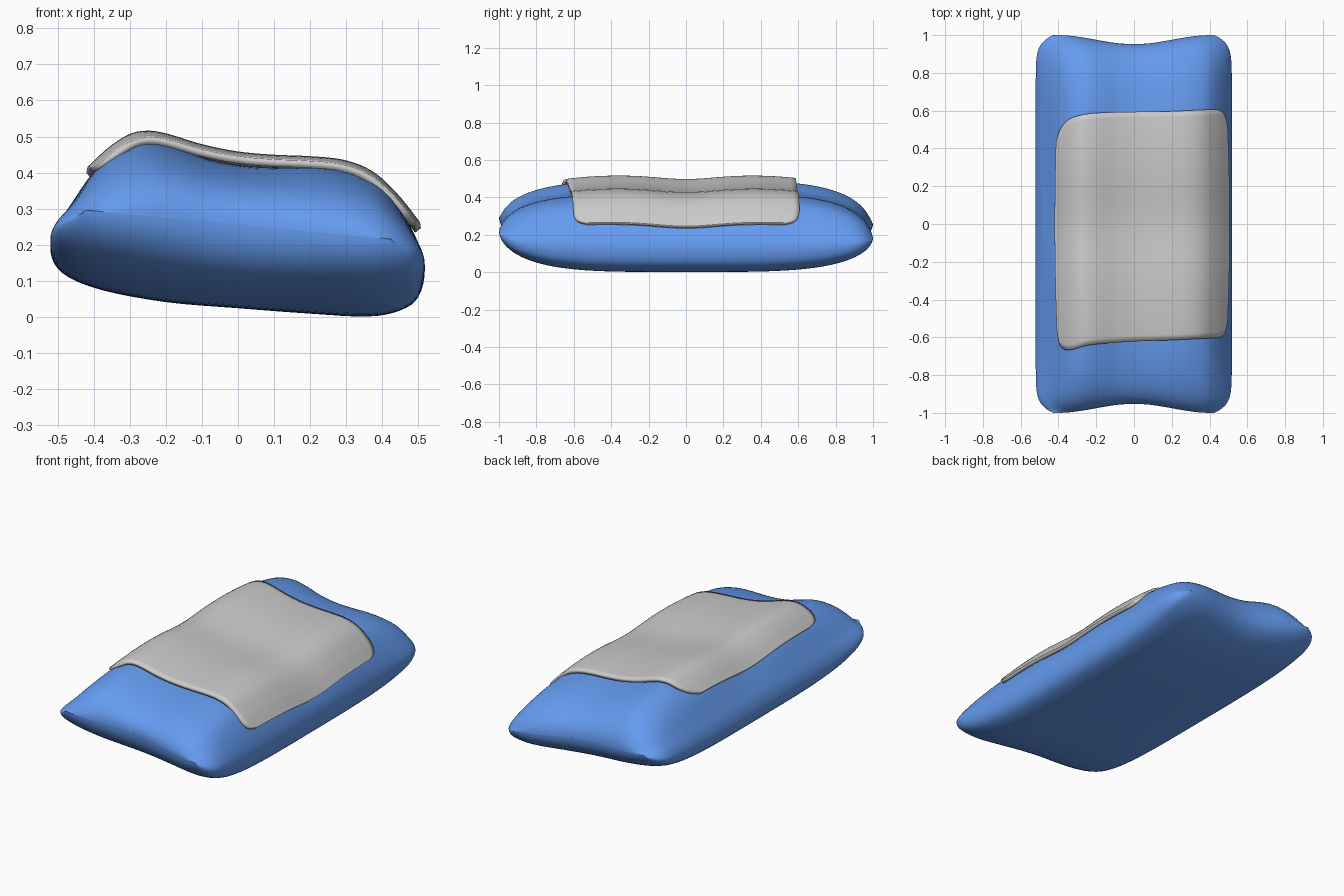
import bpy, bmesh, math
from mathutils import Vector

if "Cube" in bpy.data.objects:
    bpy.data.objects.remove(bpy.data.objects["Cube"])


def catmull(p0, p1, p2, p3, t):
    return 0.5 * (2 * p1 + (p2 - p0) * t + (2 * p0 - 5 * p1 + 4 * p2 - p3) * t * t
                  + (3 * p1 - p0 - 3 * p2 + p3) * t ** 3)


def curve_at(pts, x):
    """Smooth value of a table of (x, value) at x (cubic Hermite)."""
    x = min(max(x, pts[0][0]), pts[-1][0])
    i = 0
    while i < len(pts) - 2 and x > pts[i + 1][0]:
        i += 1

    def slope(k):
        a, b = pts[max(k - 1, 0)], pts[min(k + 1, len(pts) - 1)]
        return (b[1] - a[1]) / (b[0] - a[0])
    (x0, a), (x1, b) = pts[i], pts[i + 1]
    h = x1 - x0
    t = (x - x0) / h
    return (a * (2 * t**3 - 3 * t**2 + 1) + b * (3 * t**2 - 2 * t**3)
            + h * (slope(i) * (t**3 - 2 * t**2 + t) + slope(i + 1) * (t**3 - t**2)))


def seam_z(x, v):
    return 0.238 - 0.018 * v - 0.095 * x


def puff(x, z, v, dip_weight):
    """Squash a section height towards the seam at the ends, dip in the middle."""
    m = seam_z(x, v)
    f = math.sqrt(max(0.0, 1 - abs(v) ** 4.0))
    return m + (z - m) * f - 0.022 * math.exp(-(v / 0.22) ** 2) * dip_weight


def make_object(name, rows, closed):
    bm = bmesh.new()
    vs = [[bm.verts.new(p) for p in r] for r in rows]
    n = len(rows[0])
    for a, b in zip(vs, vs[1:]):
        for j in range(n if closed else n - 1):
            k = (j + 1) % n
            bm.faces.new((a[j], a[k], b[k], b[j]))
    bmesh.ops.remove_doubles(bm, verts=bm.verts, dist=1e-5)
    if closed:
        bmesh.ops.recalc_face_normals(bm, faces=bm.faces)
    me = bpy.data.meshes.new(name)
    bm.to_mesh(me)
    bm.free()
    ob = bpy.data.objects.new(name, me)
    bpy.context.collection.objects.link(ob)
    return ob


def smooth(ob, deg):
    bpy.ops.object.select_all(action='DESELECT')
    ob.select_set(True)
    bpy.context.view_layer.objects.active = ob
    bpy.ops.object.shade_smooth_by_angle(angle=math.radians(deg))


# Pillow cushion: one closed cross-section lofted along y
section = [(-.52, .18), (-.505, .245), (-.465, .31), (-.4, .405), (-.33, .467),
           (-.25, .49), (-.17, .472), (-.08, .44), (.02, .422), (.12, .418),
           (.22, .418), (.31, .405), (.39, .37), (.45, .3), (.5, .205), (.518, .13),
           (.5, .055), (.45, .018), (.36, .001), (.2, .009), (0, .024),
           (-.2, .041), (-.38, .075), (-.485, .12)]
sec = [Vector(p) for p in section]
n = len(sec)
ring = [catmull(sec[i - 1], sec[i], sec[(i + 1) % n], sec[(i + 2) % n], t / 4)
        for i in range(n) for t in range(4)]
rows = []
ROWS = 56
for r in range(ROWS + 1):
    v = math.sin(math.pi * (r / ROWS - 0.5))
    row = []
    for p in ring:
        x = p.x * (1 - 0.18 * abs(v) ** 24)
        notch = 0.024 * (1 + math.cos(math.pi * min(abs(x) / 0.41, 1)))
        w = min(max((p.y - seam_z(p.x, v)) / 0.12, 0), 1)
        row.append((x, v * (1 - notch * abs(v) ** 6), puff(x, p.y, v, w)))
    rows.append(row)
pillow = make_object("pillow", rows, True)
blue = bpy.data.materials.new("blue_fabric")
blue.diffuse_color = (0.13, 0.33, 0.87, 1)
blue.use_nodes = True
blue.node_tree.nodes["Principled BSDF"].inputs["Base Color"].default_value = blue.diffuse_color
pillow.data.materials.append(blue)
smooth(pillow, 60)

# Cover cloth: draped sheet with rounded, slightly uneven corners
drape = [(-.42, .42), (-.36, .475), (-.3, .512), (-.25, .52), (-.2, .512), (-.1, .482),
         (0, .462), (.1, .453), (.2, .449), (.3, .438), (.38, .405), (.45, .34), (.507, .268)]
back_edge = [(-.42, .44), (-.4, .5), (-.36, .55), (-.29, .577), (-.2, .588), (0, .594),
             (.2, .597), (.44, .606), (.475, .6), (.497, .575), (.507, .53)]
front_edge = [(-.42, -.57), (-.41, -.635), (-.38, -.665), (-.34, -.665), (-.25, -.642),
              (0, -.622), (.2, -.615), (.44, -.603), (.475, -.598), (.497, -.575), (.507, -.53)]
COLS, LINES = 60, 40
rows = []
for j in range(LINES + 1):
    row = []
    for i in range(COLS + 1):
        x = 0.0435 - 0.4635 * math.cos(math.pi * i / COLS)
        y0, y1 = curve_at(front_edge, x), curve_at(back_edge, x)
        y = y0 + (y1 - y0) * j / LINES
        row.append((x * (1 - 0.03 * (y / 0.6) ** 2), y, puff(x, curve_at(drape, x), y, 1)))
    rows.append(row)
cover = make_object("cover_cloth", rows, False)
solid = cover.modifiers.new("thickness", 'SOLIDIFY')
solid.thickness = 0.02
solid.offset = -1
smooth(cover, 40)
